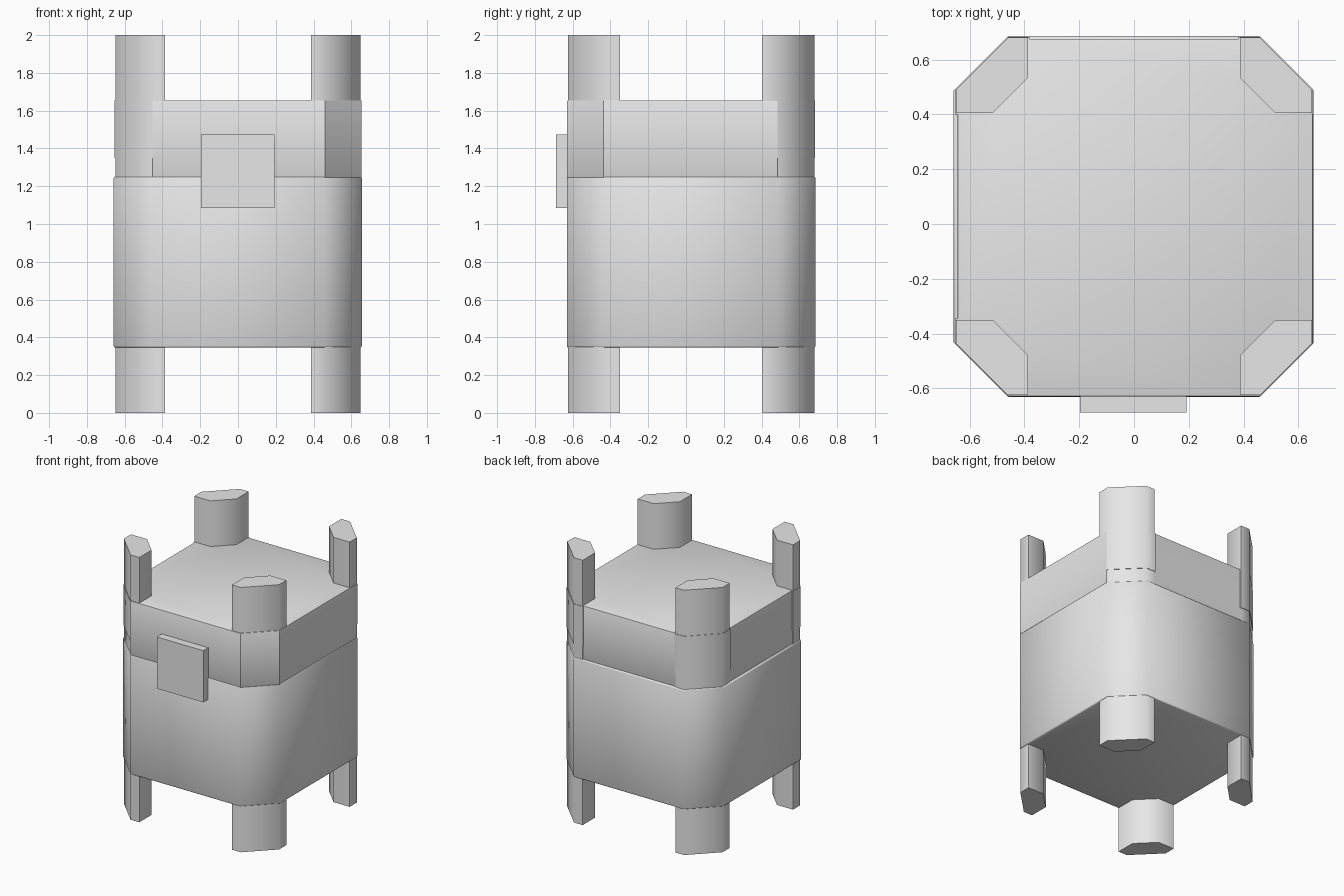
import bpy, bmesh, math

if "Cube" in bpy.data.objects:
    bpy.data.objects.remove(bpy.data.objects["Cube"])

CY = 0.0275  # centre of the body in depth

grey = bpy.data.materials.new("plain_grey")
grey.diffuse_color = (0.8, 0.8, 0.8, 1)
grey.use_nodes = True
grey.node_tree.nodes["Principled BSDF"].inputs["Base Color"].default_value = grey.diffuse_color


def prism(name, outline, z0, z1, rim=0.0, smooth=50):
    """Extrude an xy outline upward, optionally rounding its top and bottom rims."""
    bm = bmesh.new()
    face = bm.faces.new([bm.verts.new((x, y, z0)) for x, y in outline])
    ext = bmesh.ops.extrude_face_region(bm, geom=[face])
    for v in ext["geom"]:
        if isinstance(v, bmesh.types.BMVert):
            v.co.z = z1
    bmesh.ops.recalc_face_normals(bm, faces=bm.faces)
    if rim:
        edges = [e for e in bm.edges if abs(e.verts[0].co.z - e.verts[1].co.z) < 1e-5]
        bmesh.ops.bevel(bm, geom=edges, offset=rim, segments=2, profile=0.5,
                        affect='EDGES')
    mesh = bpy.data.meshes.new(name)
    bm.to_mesh(mesh)
    bm.free()
    mesh.materials.append(grey)
    obj = bpy.data.objects.new(name, mesh)
    bpy.context.collection.objects.link(obj)
    bpy.ops.object.select_all(action='DESELECT')
    obj.select_set(True)
    bpy.context.view_layer.objects.active = obj
    bpy.ops.object.shade_smooth_by_angle(angle=math.radians(smooth))
    return obj


def octagon(x0, x1, y0, y1, cut):
    """Rectangle with its four corners cut at 45 degrees."""
    return [(x0 + cut, y0), (x1 - cut, y0), (x1, y0 + cut), (x1, y1 - cut),
            (x1 - cut, y1), (x0 + cut, y1), (x0, y1 - cut), (x0, y0 + cut)]


# Lower body and the lid sitting on it
prism("body", octagon(-0.658, 0.656, -0.631, 0.686, 0.198), 0.345, 1.252, rim=0.01)
prism("lid", octagon(-0.644, 0.653, -0.629, 0.676, 0.192), 1.245, 1.655, rim=0.004, smooth=30)

# Corner posts, running through the whole height
post = [(0.387, 0.6525), (0.46, 0.6525), (0.649, 0.4635),
        (0.649, 0.378), (0.515, 0.378), (0.387, 0.506)]
wrap = [(0.382, 0.656), (0.461, 0.656), (0.653, 0.464),
        (0.653, 0.373), (0.515, 0.373), (0.382, 0.506)]
for sx, side in ((-1, "left"), (1, "right")):
    for sy, end in ((-1, "front"), (1, "back")):
        place = lambda pts: [(sx * x, CY + sy * y) for x, y in pts]
        prism(f"post_{end}_{side}", place(post), 0, 2)
        # Thin sleeve around the post at lid height
        if (sx, sy) != (1, -1):
            prism(f"sleeve_{end}_{side}", place(wrap), 1.35, 1.653)

# Front latch plate
prism("latch", [(-0.197, -0.688), (0.192, -0.688), (0.192, -0.62), (-0.197, -0.62)],
      1.085, 1.475, smooth=30)
